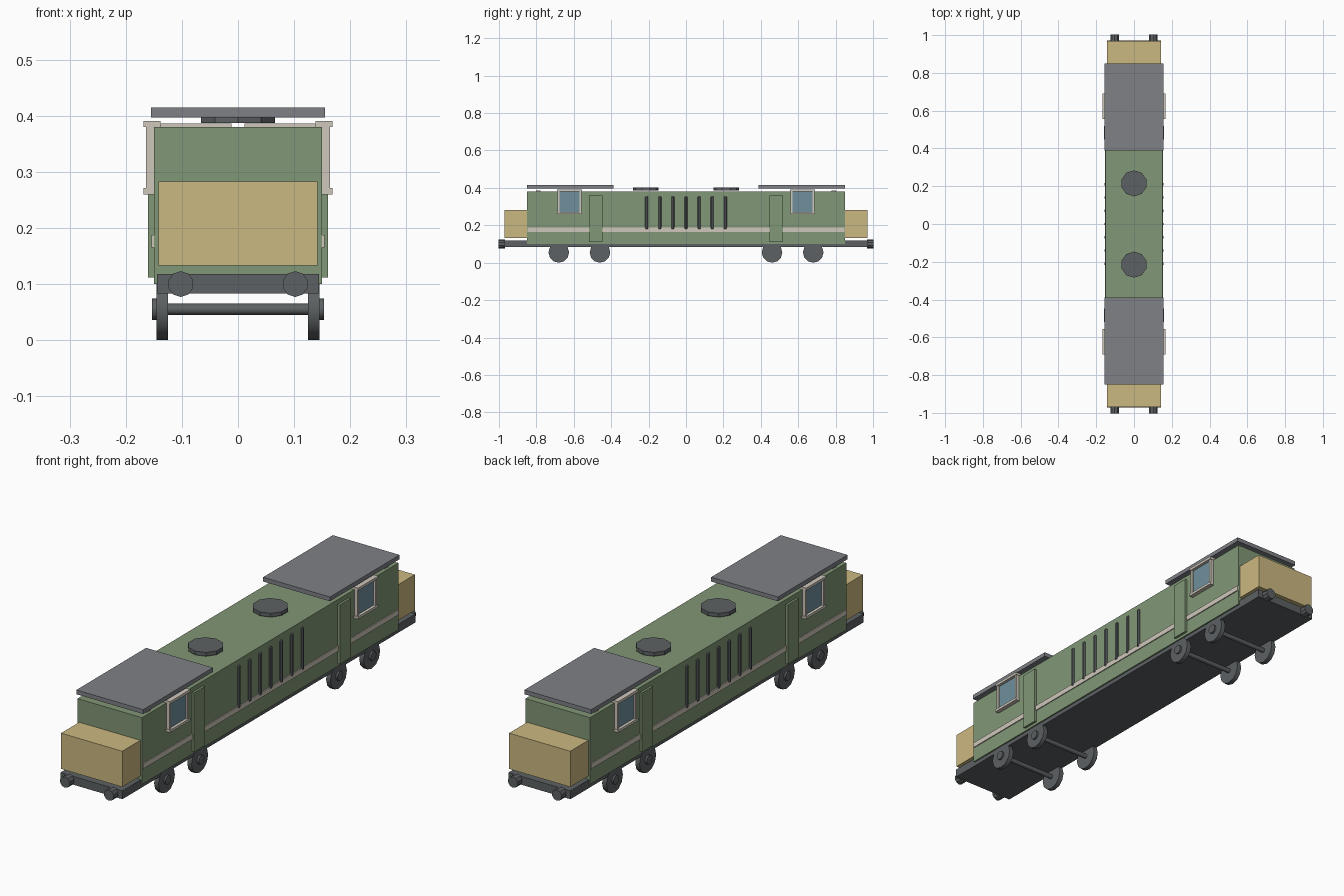
import bpy
from math import pi, radians

if "Cube" in bpy.data.objects:
    bpy.data.objects.remove(bpy.data.objects["Cube"])


def material(name, rgb):
    m = bpy.data.materials.new(name)
    m.diffuse_color = (*rgb, 1)
    m.use_nodes = True
    m.node_tree.nodes["Principled BSDF"].inputs["Base Color"].default_value = m.diffuse_color
    return m


GREEN = material("green", (0.22, 0.31, 0.18))
TAN = material("tan", (0.60, 0.48, 0.22))
CREAM = material("cream", (0.62, 0.57, 0.50))
GLASS = material("glass", (0.16, 0.28, 0.34))
DARK = material("dark_grey", (0.11, 0.12, 0.125))
ROOF = material("roof_grey", (0.21, 0.22, 0.24))


def box(name, x, y, z, mat, bevel=0):
    """Box from (min, max) ranges on each axis."""
    lo, hi = zip(*(sorted(r) for r in (x, y, z)))
    bpy.ops.mesh.primitive_cube_add(size=1, location=[(a + b) / 2 for a, b in zip(lo, hi)])
    o = bpy.context.object
    o.name = name
    o.scale = [b - a for a, b in zip(lo, hi)]
    bpy.ops.object.transform_apply(location=False, rotation=False, scale=True)
    o.data.materials.append(mat)
    if bevel:
        b = o.modifiers.new("bevel", 'BEVEL')
        b.width, b.segments = bevel, 1
    return o


def cylinder(name, loc, r, depth, axis, mat, sides=12, smooth=True):
    rot = {'x': (0, pi / 2, 0), 'y': (pi / 2, 0, 0), 'z': (0, 0, 0)}[axis]
    bpy.ops.mesh.primitive_cylinder_add(vertices=sides, radius=r, depth=depth,
                                        location=loc, rotation=rot)
    o = bpy.context.object
    o.name = name
    o.data.materials.append(mat)
    if smooth:
        bpy.ops.object.shade_smooth_by_angle(angle=radians(40))
    return o


# Chassis and main hull
box("chassis", (-0.144, 0.144), (-0.972, 0.972), (0.083, 0.118), DARK)
box("body", (-0.15, 0.15), (-0.85, 0.85), (0.10, 0.38), GREEN)

for e in (-1, 1):
    # End noses and cab roofs
    box("nose", (-0.142, 0.142), (e * 0.84, e * 0.97), (0.133, 0.283), TAN)
    box("cab_roof", (-0.155, 0.155), (e * 0.388, e * 0.85), (0.397, 0.415), ROOF)
    # Roof fans
    cylinder("roof_fan", (0, e * 0.215, 0.395), 0.069, 0.016, 'z', DARK, 10, False)

    # Axles
    for y in (0.46, 0.68):
        cylinder("axle", (0, e * y, 0.055), 0.01, 0.26, 'x', DARK)

    for s in (-1, 1):
        # Buffers
        cylinder("buffer", (s * 0.102, e * 0.985, 0.10), 0.023, 0.034, 'y', DARK, 10, False)
        # Windscreen frame tops just clearing the body
        box("windscreen", (s * 0.012, s * 0.138), (e * 0.777, e * 0.803), (0.28, 0.386), CREAM)
        # Wheels and hubs
        for y in (0.46, 0.68):
            cylinder("wheel", (s * 0.135, e * y, 0.055), 0.055, 0.02, 'x', DARK)
            cylinder("wheel_hub", (s * 0.146, e * y, 0.055), 0.019, 0.014, 'x', DARK)
        # Cab side windows: glass, sills and jambs
        box("window_glass", (s * 0.14, s * 0.156), (e * 0.565, e * 0.681), (0.267, 0.383), GLASS)
        for z in (0.26, 0.38):
            box("window_rail", (s * 0.138, s * 0.168), (e * 0.556, e * 0.69), (z, z + 0.011), CREAM)
        for y in (0.558, 0.677):
            box("window_jamb", (s * 0.138, s * 0.164), (e * y, e * (y + 0.011)), (0.265, 0.386), CREAM)
        # Side doors
        box("side_door", (s * 0.145, s * 0.16), (e * 0.447, e * 0.519), (0.112, 0.36), GREEN)

for s in (-1, 1):
    # Waist stripe
    box("side_stripe", (s * 0.145, s * 0.154), (-0.848, 0.848), (0.165, 0.187), CREAM)
    # Louvres
    for i in range(-3, 4):
        box("louvre", (s * 0.145, s * 0.157), (i * 0.07 - 0.008, i * 0.07 + 0.008),
            (0.178, 0.355), DARK, 0.004)
